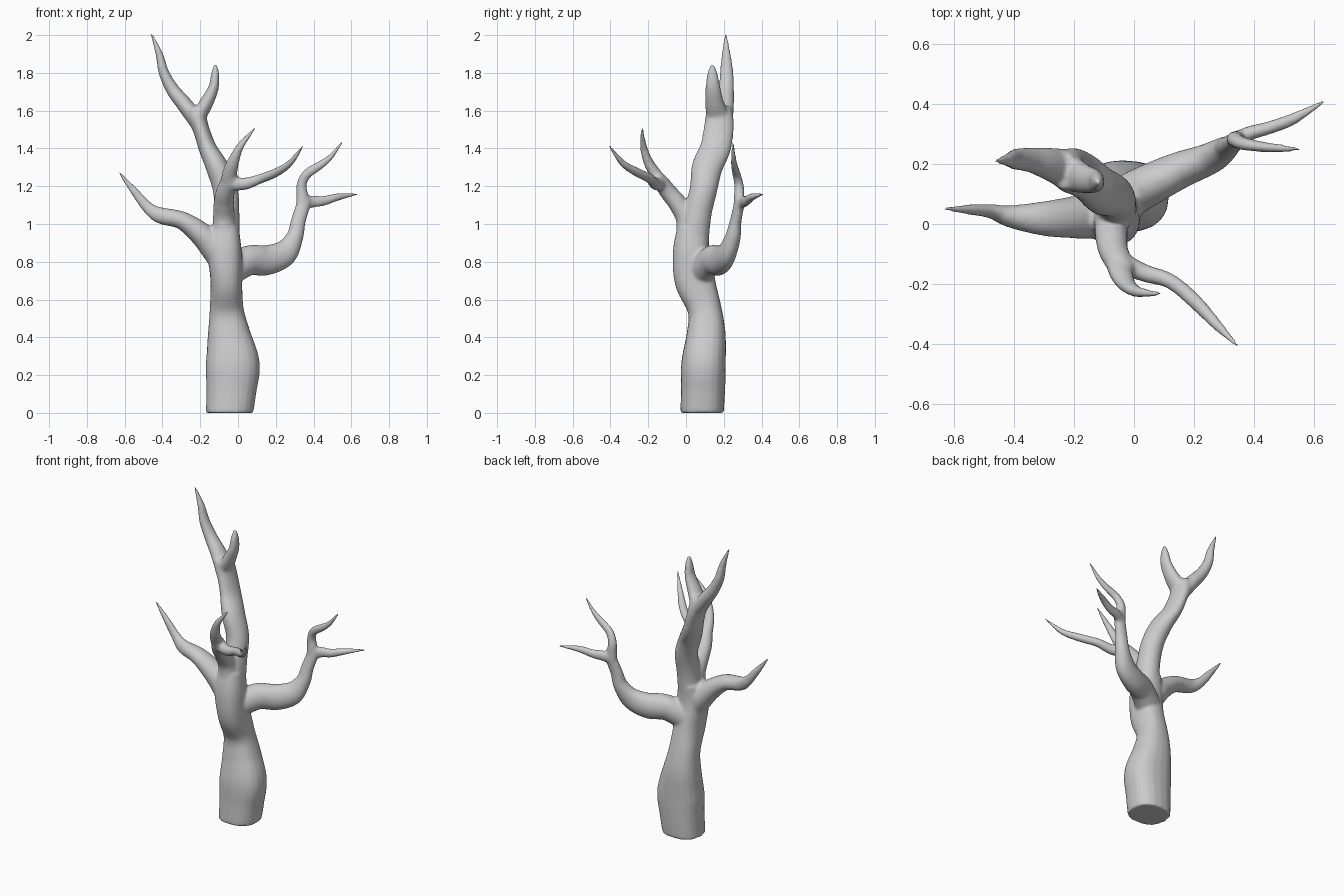
import bpy, bmesh, math
from mathutils import Vector

SIDES = 20
STEPS = 6


def spline(pts):
    """Catmull-Rom through (x, y, z, radius along y, other radius)."""
    p = [pts[0]] + pts + [pts[-1]]
    out = []
    for i in range(1, len(p) - 2):
        for s in range(STEPS):
            t = s / STEPS
            out.append([0.5 * (2 * b + (c - a) * t + (2 * a - 5 * b + 4 * c - d) * t * t
                               + (3 * b - a - 3 * c + d) * t ** 3)
                        for a, b, c, d in zip(p[i - 1], p[i], p[i + 1], p[i + 2])])
    out.append(list(pts[-1]))
    return out


def limb(bm, pts, flat_start=False, square=1.0):
    """Closed tapering tube with an oval section."""
    path = spline(pts)
    rings = []
    for i, (x, y, z, ra, rb) in enumerate(path):
        t = Vector(path[min(i + 1, len(path) - 1)][:3]) - Vector(path[max(i - 1, 0)][:3])
        t.normalize()
        if flat_start and i == 0:
            t = Vector((0, 0, 1))
        u = (Vector((0, 1, 0)) - t * t.y).normalized()
        v = t.cross(u)
        ring = []
        for k in range(SIDES):
            a = 2 * math.pi * k / SIDES
            c, s = math.cos(a), math.sin(a)
            c = math.copysign(abs(c) ** square, c)
            s = math.copysign(abs(s) ** square, s)
            ring.append(bm.verts.new(Vector((x, y, z)) + u * c * ra + v * s * rb))
        rings.append(ring)
    for r0, r1 in zip(rings, rings[1:]):
        for k in range(SIDES):
            n = (k + 1) % SIDES
            bm.faces.new((r0[k], r0[n], r1[n], r1[k]))
    bm.faces.new(rings[0][::-1])
    bm.faces.new(rings[-1])


bm = bmesh.new()

# trunk
limb(bm, [(-.045, .085, 0, .115, .125), (-.035, .09, .12, .117, .133),
          (-.028, .093, .26, .118, .143), (-.048, .107, .42, .103, .113),
          (-.06, .098, .55, .09, .09), (-.062, .047, .7, .107, .084),
          (-.07, .027, .85, .097, .09), (-.07, .04, .98, .085, .075)],
     flat_start=True, square=.85)

# upper stem and its two prongs
limb(bm, [(-.065, .04, .9, .08, .075), (-.06, .06, 1.05, .075, .068),
          (-.067, .092, 1.18, .073, .066), (-.11, .112, 1.3, .082, .06),
          (-.16, .155, 1.4, .082, .048), (-.195, .173, 1.5, .08, .044),
          (-.22, .177, 1.57, .074, .052), (-.235, .177, 1.62, .06, .045)])
limb(bm, [(-.22, .18, 1.55, .07, .045), (-.285, .2, 1.635, .055, .042),
          (-.345, .213, 1.71, .042, .036), (-.392, .215, 1.8, .036, .028),
          (-.417, .213, 1.9, .024, .02), (-.46, .21, 2.01, .006, .006)])
limb(bm, [(-.215, .17, 1.56, .065, .04), (-.168, .152, 1.64, .05, .037),
          (-.13, .143, 1.72, .04, .028), (-.121, .14, 1.79, .029, .022),
          (-.12, .14, 1.845, .01, .01)])

# front branch and its two prongs
limb(bm, [(-.07, .02, .92, .075, .065), (-.075, .0, 1.03, .055, .058),
          (-.075, -.045, 1.11, .05, .054), (-.068, -.09, 1.165, .046, .05),
          (-.045, -.135, 1.225, .04, .045), (-.025, -.16, 1.26, .03, .03)])
limb(bm, [(-.055, -.12, 1.2, .036, .042), (-.043, -.165, 1.27, .032, .04),
          (-.025, -.2, 1.33, .026, .032), (.005, -.223, 1.4, .02, .022),
          (.045, -.23, 1.455, .014, .015), (.092, -.232, 1.51, .006, .006)])
limb(bm, [(-.05, -.125, 1.215, .036, .04), (.035, -.163, 1.213, .03, .033),
          (.12, -.19, 1.24, .026, .026), (.2, -.255, 1.272, .025, .024),
          (.275, -.335, 1.322, .019, .018), (.347, -.408, 1.417, .006, .006)])

# left branch
limb(bm, [(-.06, .03, .78, .085, .075), (-.13, .03, .88, .08, .075),
          (-.205, .022, .955, .07, .062), (-.3, .018, 1.02, .058, .048),
          (-.41, .025, 1.045, .038, .044), (-.475, .042, 1.085, .024, .032),
          (-.55, .048, 1.175, .017, .022), (-.632, .05, 1.277, .006, .006)])

# right branch and its two prongs
limb(bm, [(-.06, .07, .74, .075, .08), (.05, .13, .805, .07, .08),
          (.15, .178, .808, .062, .08), (.245, .215, .845, .052, .07),
          (.3, .248, .93, .042, .046), (.318, .262, 1.01, .032, .04),
          (.345, .28, 1.1, .028, .038), (.355, .285, 1.14, .025, .034)])
limb(bm, [(.34, .278, 1.08, .028, .034), (.34, .282, 1.15, .028, .032),
          (.337, .28, 1.21, .025, .027), (.365, .267, 1.265, .022, .026),
          (.425, .257, 1.305, .018, .024), (.485, .252, 1.35, .014, .017),
          (.555, .248, 1.437, .006, .006)])
limb(bm, [(.33, .275, 1.1, .028, .034), (.385, .302, 1.118, .024, .034),
          (.45, .32, 1.122, .022, .027), (.53, .35, 1.143, .02, .02),
          (.634, .409, 1.158, .006, .006)])

mesh = bpy.data.meshes.new("tree")
bm.to_mesh(mesh)
bm.free()
tree = bpy.data.objects.new("bare_tree", mesh)
bpy.context.collection.objects.link(tree)

# fuse the limbs into one smooth skin with soft crotches
fuse = tree.modifiers.new("fuse", 'REMESH')
fuse.mode = 'VOXEL'
fuse.voxel_size = .008
fuse.use_smooth_shade = True
soft = tree.modifiers.new("soften", 'SMOOTH')
soft.factor = .5
soft.iterations = 10
